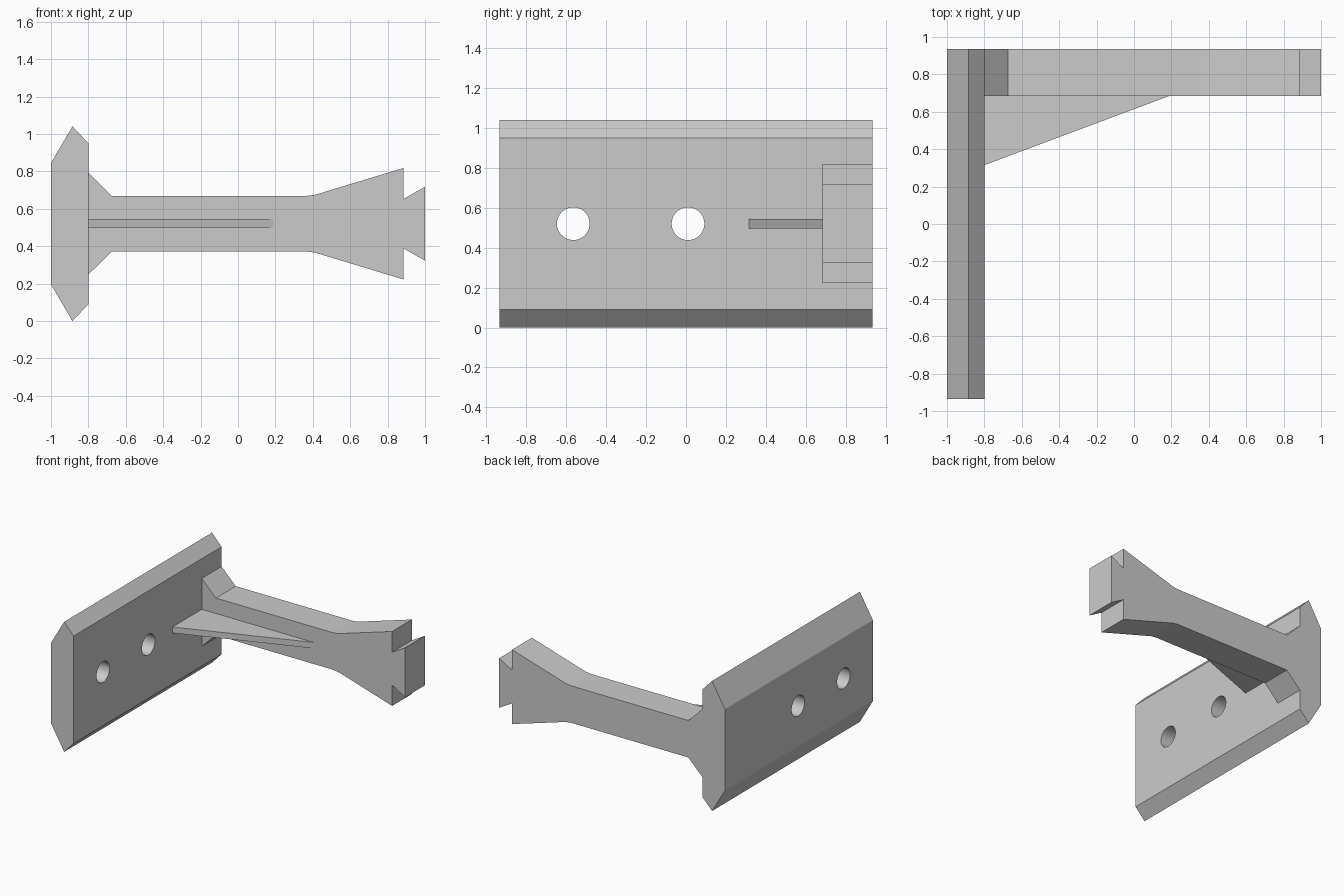
import bpy
import bmesh
import math
from mathutils import Vector

cube = bpy.data.objects.get("Cube")
if cube:
    bpy.data.objects.remove(cube, do_unlink=True)

MID = 0.5205   # height of the horizontal mirror plane
BACK = 0.935   # rear end of plate and arm

grey = bpy.data.materials.new("plain_grey")
grey.use_nodes = True
grey.diffuse_color = (0.6, 0.6, 0.6, 1)
grey.node_tree.nodes["Principled BSDF"].inputs["Base Color"].default_value = (0.6, 0.6, 0.6, 1)


def prism(name, points, depth):
    """Extrude a closed planar outline along the depth vector."""
    bm = bmesh.new()
    face = bm.faces.new([bm.verts.new(p) for p in points])
    result = bmesh.ops.extrude_face_region(bm, geom=[face], use_keep_orig=True)
    moved = [g for g in result["geom"] if isinstance(g, bmesh.types.BMVert)]
    bmesh.ops.translate(bm, verts=moved, vec=Vector(depth))
    bmesh.ops.recalc_face_normals(bm, faces=bm.faces)
    mesh = bpy.data.meshes.new(name)
    bm.to_mesh(mesh)
    bm.free()
    mesh.materials.append(grey)
    obj = bpy.data.objects.new(name, mesh)
    bpy.context.collection.objects.link(obj)
    return obj


def mirrored(half, y):
    """Outline in xz from (x, half height) pairs, mirrored about MID."""
    upper = [(x, y, MID + h) for x, h in half]
    lower = [(x, y, MID - h) for x, h in reversed(half)]
    return upper + lower


# Mounting plate with bevelled long edges
plate = prism("mounting_plate",
              mirrored([(-1, 0.325), (-0.885, 0.5205), (-0.8, 0.43)], -BACK),
              (0, 2 * BACK, 0))

# Two screw holes through the plate
for y in (-0.565, 0.01):
    bpy.ops.mesh.primitive_cylinder_add(vertices=48, radius=0.082, depth=0.6,
                                        location=(-0.9, y, MID),
                                        rotation=(0, math.pi / 2, 0))
    cutter = bpy.context.object
    cutter.name = "hole_cutter"
    cutter.hide_render = True
    cutter.data.materials.append(grey)
    cut = plate.modifiers.new("screw_hole", "BOOLEAN")
    cut.operation = "DIFFERENCE"
    cut.solver = "EXACT"
    cut.object = cutter
    bpy.context.view_layer.objects.active = plate
    bpy.ops.object.modifier_apply(modifier=cut.name)
    bpy.data.objects.remove(cutter, do_unlink=True)

# Smooth hole walls, crisp plate edges
bpy.ops.object.select_all(action="DESELECT")
plate.select_set(True)
bpy.context.view_layer.objects.active = plate
bpy.ops.object.shade_smooth_by_angle(angle=math.radians(20))

# Arm with flared root, flared end and notched tip
prism("bracket_arm",
      mirrored([(-0.8, 0.272), (-0.675, 0.148), (0.36, 0.148), (0.41, 0.154),
                (0.885, 0.298), (0.885, 0.132), (1, 0.198)], BACK - 0.25),
      (0, 0.25, 0))

# Thin triangular gusset between plate and arm
prism("gusset",
      [(-0.8, BACK - 0.25, 0.497), (-0.8, 0.315, 0.497), (0.19, BACK - 0.25, 0.497)],
      (0, 0, 0.048))
